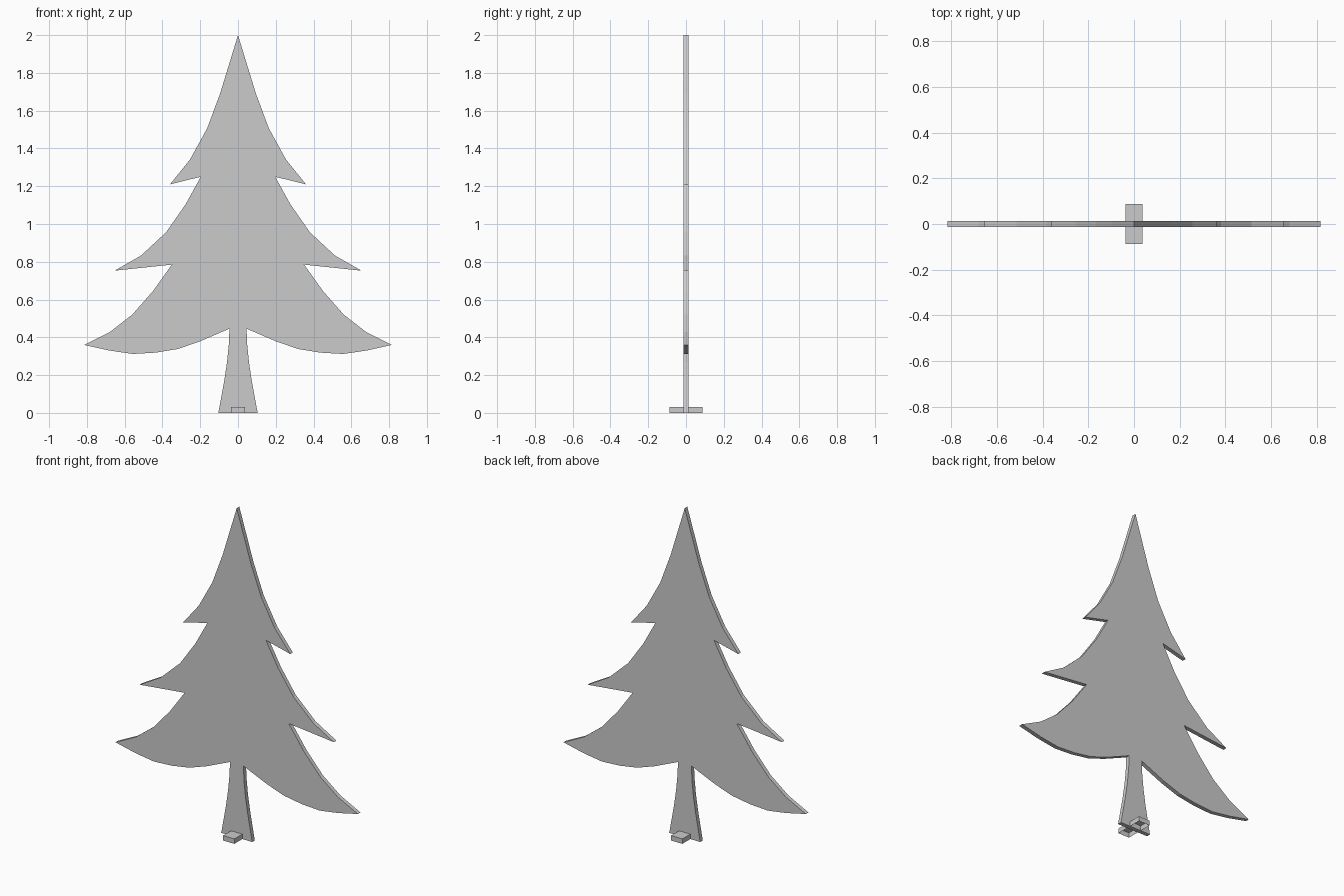
import bpy, bmesh

if "Cube" in bpy.data.objects:
    bpy.data.objects.remove(bpy.data.objects["Cube"])

def make_object(name, bm):
    bmesh.ops.recalc_face_normals(bm, faces=bm.faces)
    mesh = bpy.data.meshes.new(name)
    bm.to_mesh(mesh)
    bm.free()
    obj = bpy.data.objects.new(name, mesh)
    bpy.context.collection.objects.link(obj)
    return obj

# Right half of the silhouette, from below the tip down to the trunk base
half = [
    (0.095, 1.69), (0.164, 1.505), (0.255, 1.34), (0.36, 1.21),    # top tier
    (0.197, 1.25), (0.277, 1.105), (0.38, 0.957), (0.513, 0.833), (0.653, 0.753),  # middle tier
    (0.35, 0.785), (0.45, 0.645), (0.56, 0.52), (0.68, 0.427), (0.815, 0.36),      # bottom tier
    (0.68, 0.33), (0.557, 0.312), (0.437, 0.319), (0.32, 0.338), (0.205, 0.377),   # lower sweep
    (0.045, 0.446), (0.049, 0.36), (0.058, 0.27), (0.072, 0.175), (0.104, 0.0),    # trunk
]
outline = [(0, 2.0)] + half + [(-x, z) for x, z in reversed(half)]

# Flat tree panel: mirrored outline extruded along y
T = 0.0125
bm = bmesh.new()
face = bm.faces.new([bm.verts.new((x, -T, z)) for x, z in outline])
ext = bmesh.ops.extrude_face_region(bm, geom=[face], use_keep_orig=True)
moved = [g for g in ext["geom"] if isinstance(g, bmesh.types.BMVert)]
bmesh.ops.translate(bm, verts=moved, vec=(0, 2 * T, 0))
make_object("tree_panel", bm)

# Cross foot: shallow box, open underneath
bm = bmesh.new()
bmesh.ops.create_cube(bm, size=1)
bmesh.ops.scale(bm, verts=bm.verts, vec=(0.076, 0.177, 0.03))
bmesh.ops.translate(bm, verts=bm.verts, vec=(0, 0, 0.015))
bmesh.ops.recalc_face_normals(bm, faces=bm.faces)
bottom = [f for f in bm.faces if f.normal.z < -0.5]
bmesh.ops.delete(bm, geom=bottom, context='FACES_ONLY')
make_object("cross_foot", bm)
